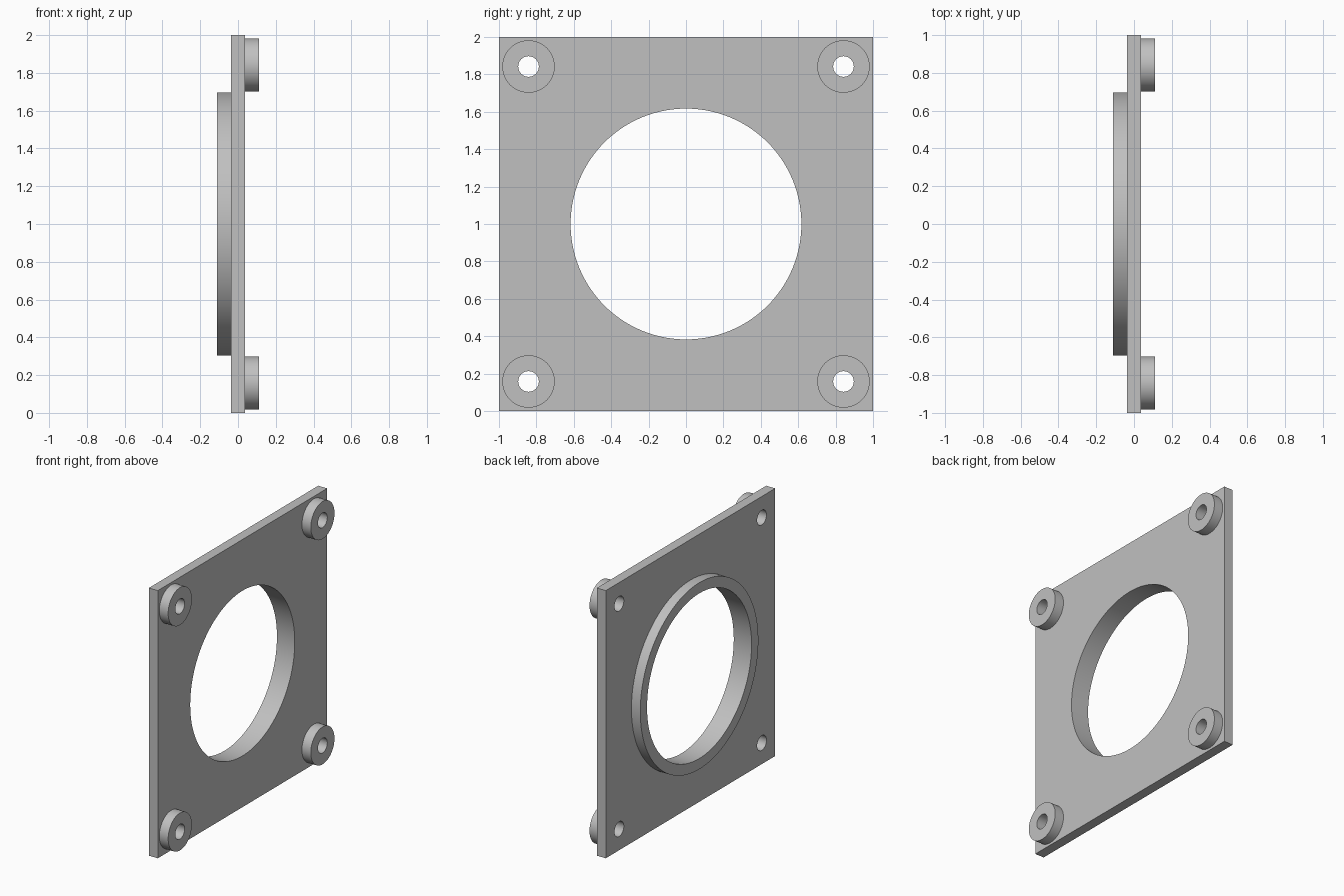
import bpy
import bmesh
from math import cos, sin, tau, radians

cube = bpy.data.objects.get("Cube")
if cube:
    bpy.data.objects.remove(cube, do_unlink=True)

HALF = 0.037            # half thickness of the plate
REACH = 0.11            # how far ring and bosses stand from the middle
BORE, RING = 0.617, 0.697
HOLE, BOSS, CORNER = 0.055, 0.14, 0.842
CENTRE = 1.0

grey = bpy.data.materials.new("plain grey")
grey.use_nodes = True
grey.diffuse_color = (0.53, 0.53, 0.53, 1)
grey.node_tree.nodes["Principled BSDF"].inputs["Base Color"].default_value = grey.diffuse_color


def finish(name, bm):
    bmesh.ops.recalc_face_normals(bm, faces=bm.faces)
    mesh = bpy.data.meshes.new(name)
    bm.to_mesh(mesh)
    bm.free()
    mesh.materials.append(grey)
    obj = bpy.data.objects.new(name, mesh)
    bpy.context.collection.objects.link(obj)
    return obj


def select(obj):
    bpy.ops.object.select_all(action='DESELECT')
    obj.select_set(True)
    bpy.context.view_layer.objects.active = obj


def smooth(obj):
    select(obj)
    bpy.ops.object.shade_smooth_by_angle(angle=radians(30))


def turned(name, profile, y, z, segments, solid=False):
    """Turn (x, radius) points about an x axis; solid caps both ends, otherwise the loop closes."""
    bm = bmesh.new()
    rings = [[bm.verts.new((x, y + r * cos(tau * i / segments), z + r * sin(tau * i / segments)))
              for i in range(segments)] for x, r in profile]
    pairs = list(zip(rings, rings[1:]))
    if solid:
        bm.faces.new(rings[0])
        bm.faces.new(rings[-1])
    else:
        pairs.append((rings[-1], rings[0]))
    for a, b in pairs:
        for i in range(segments):
            j = (i + 1) % segments
            bm.faces.new((a[i], a[j], b[j], b[i]))
    return finish(name, bm)


def tube(name, x0, x1, inner, outer, y, z, segments):
    smooth(turned(name, [(x0, inner), (x0, outer), (x1, outer), (x1, inner)], y, z, segments))


def drill(target, radius, y, z, segments):
    cutter = turned("cutter", [(-1, radius), (1, radius)], y, z, segments, solid=True)
    cutter.hide_render = True
    mod = target.modifiers.new("hole", 'BOOLEAN')
    mod.operation = 'DIFFERENCE'
    mod.solver = 'EXACT'
    mod.object = cutter
    select(target)
    bpy.ops.object.modifier_apply(modifier=mod.name)
    bpy.data.objects.remove(cutter, do_unlink=True)


# Square plate
bm = bmesh.new()
bmesh.ops.create_cube(bm, size=2)
for v in bm.verts:
    v.co.x *= HALF
    v.co.z += CENTRE
plate = finish("mounting_plate", bm)

# Large bore with its raised ring on the right side
drill(plate, BORE, 0, CENTRE, 128)
tube("raised_ring", -REACH, -HALF, BORE, RING, 0, CENTRE, 128)

# Drilled corner bosses on the left side
for y, depth in ((-CORNER, "front"), (CORNER, "back")):
    for z, height in ((CENTRE - CORNER, "lower"), (CENTRE + CORNER, "upper")):
        drill(plate, HOLE, y, z, 64)
        tube(f"{height}_{depth}_boss", HALF, REACH, HOLE, BOSS, y, z, 64)

smooth(plate)
